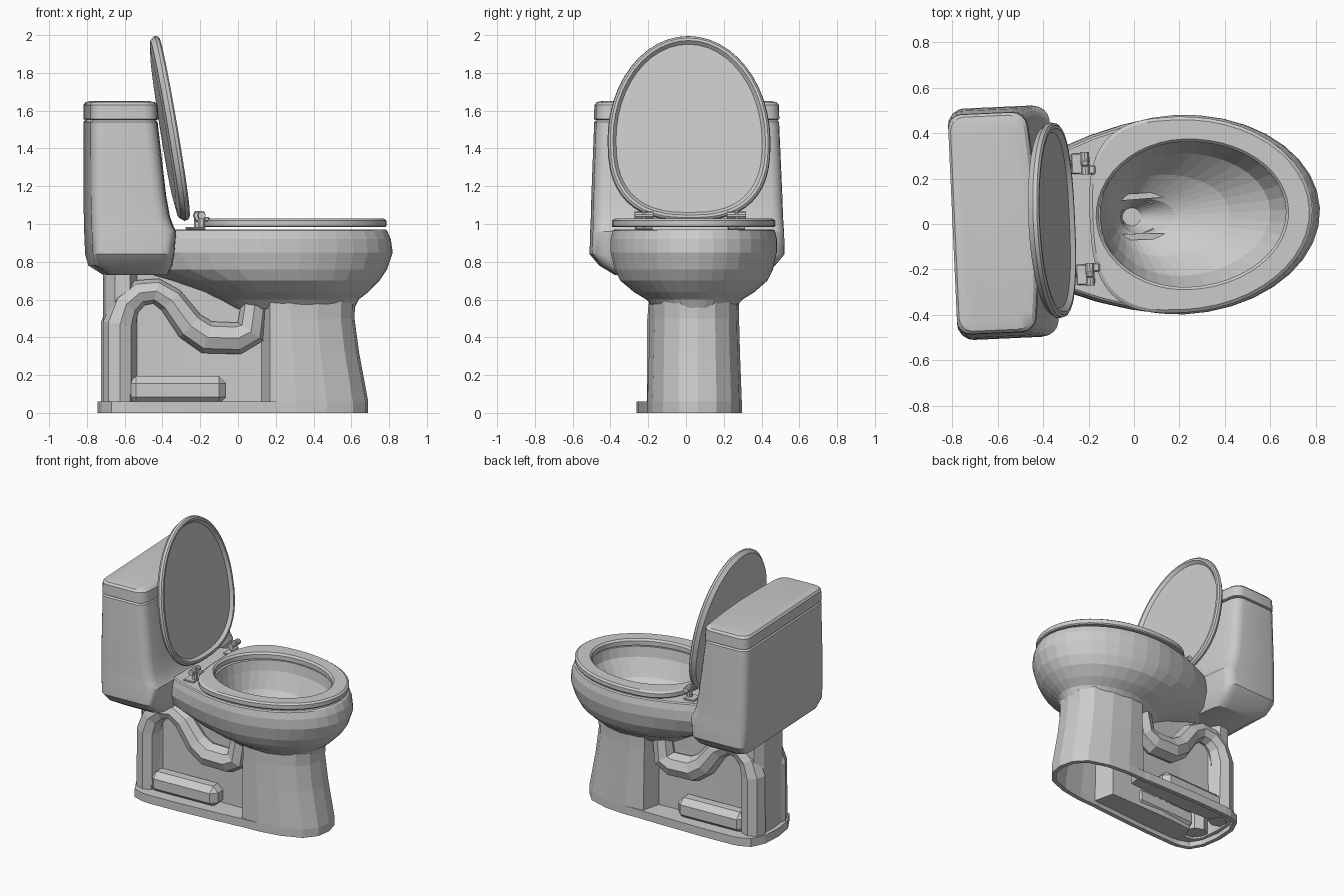
import bpy, bmesh, math
from mathutils import Matrix

if "Cube" in bpy.data.objects:
    bpy.data.objects.remove(bpy.data.objects["Cube"])

parts = []


def finish(name, bm, smooth=True):
    me = bpy.data.meshes.new(name)
    bm.to_mesh(me)
    bm.free()
    ob = bpy.data.objects.new(name, me)
    bpy.context.collection.objects.link(ob)
    parts.append(ob)
    if smooth:
        bpy.ops.object.select_all(action='DESELECT')
        ob.select_set(True)
        bpy.context.view_layer.objects.active = ob
        bpy.ops.object.shade_smooth_by_angle(angle=math.radians(30))
    return ob


def loft(name, rings, cap_start=False, cap_end=False, closed=False, smooth=True):
    """Skin a stack of equally long counter-clockwise rings."""
    bm = bmesh.new()
    vs = [[bm.verts.new(p) for p in r] for r in rings]
    n = len(vs[0])
    pairs = list(zip(vs, vs[1:])) + ([(vs[-1], vs[0])] if closed else [])
    for a, b in pairs:
        for i in range(n):
            j = (i + 1) % n
            bm.faces.new((a[i], a[j], b[j], b[i]))
    if cap_start:
        bm.faces.new(vs[0][::-1])
    if cap_end:
        bm.faces.new(vs[-1])
    bmesh.ops.remove_doubles(bm, verts=bm.verts, dist=1e-5)
    return finish(name, bm, smooth)


def egg(z, x0, xm, x1, hw, p=2.0, n=36):
    """Egg outline: elliptical front half, superelliptic rear half."""
    pts = []
    for i in range(n):
        t = 2 * math.pi * i / n
        c, s = math.cos(t), math.sin(t)
        q = 2 / (2.0 if c > 0 else p)
        x = math.copysign(abs(c) ** q, c)
        y = math.copysign(abs(s) ** q, s)
        pts.append((xm + x * ((x1 - xm) if c > 0 else (xm - x0)), y * hw, z))
    return pts


def tank_ring(z, x0, x1, hw, bow=0.03, r=0.06, seg=4):
    """Rounded rectangle with bowed front side."""
    pts = []
    corners = [(x1 - r, hw - r, 0), (x0 + r, hw - r, 90),
               (x0 + r, r - hw, 180), (x1 - r, r - hw, 270)]
    for cx, cy, a0 in corners:
        for k in range(seg + 1):
            a = math.radians(a0 + 90 * k / seg)
            pts.append([cx + r * math.cos(a), cy + r * math.sin(a), z])
    for f in (-0.7, -0.4, 0, 0.4, 0.7):
        pts.append([x1, f * hw, z])
    for p in pts:
        if p[0] > (x0 + x1) / 2:
            p[0] -= bow * (p[1] / hw) ** 2
    return pts


def box(name, c, size, bevel=0.0):
    bm = bmesh.new()
    bmesh.ops.create_cube(bm, size=1, matrix=Matrix.Translation(c) @ Matrix.Diagonal((*size, 1)))
    if bevel:
        bmesh.ops.bevel(bm, geom=bm.edges[:], offset=bevel, segments=1, affect='EDGES')
    return finish(name, bm, False)


# Bowl: outer shell, rim, then the inner funnel down to the drain
outer = [(.55, -.05, .30, .615, .21, 2), (.60, -.13, .28, .64, .255, 2),
         (.64, -.20, .25, .69, .32, 2), (.70, -.38, .22, .75, .39, 1.8),
         (.76, -.62, .20, .79, .42, 1.6), (.85, -.70, .20, .82, .44, 1.6),
         (.92, -.68, .20, .81, .44, 1.6), (.965, -.66, .20, .79, .43, 1.6),
         (.972, -.65, .20, .78, .42, 1.6)]
inner = [(.972, -.15, .22, .68, .33, 2), (.90, -.14, .22, .67, .32, 2),
         (.78, -.12, .20, .60, .27, 2), (.67, -.09, .12, .42, .18, 2),
         (.59, -.06, .02, .18, .08, 2), (.50, -.05, -.01, .03, .04, 2)]
loft("bowl", [egg(*r) for r in outer + inner], cap_end=True, smooth=False)

# Pedestal: foot flange stepping in to recessed side panels, hollow below
foot = [(.69, 0), (.67, .10), (.60, .18), (.46, .23), (.30, .25), (.16, .25), (.12, .255),
        (-.30, .27), (-.55, .27), (-.60, .265), (-.68, .235), (-.73, .14), (-.745, 0)]
wall = [(.69, 0), (.67, .10), (.60, .18), (.46, .23), (.30, .25), (.16, .24), (.12, .11),
        (-.30, .10), (-.54, .11), (-.58, .19), (-.66, .18), (-.705, .12), (-.715, 0)]


def pedestal_ring(half, z, f=1.0, rise=0.0):
    pts = [(x * f if x > .2 else x, y * (1 + f) / 2) for x, y in half]
    pts += [(x, -y) for x, y in pts[-2:0:-1]]
    return [(x, y, z + rise * min(1, max(0, (.15 - x) / .69)) ** 1.5) for x, y in pts]


ped = loft("pedestal", [pedestal_ring(foot, 0), pedestal_ring(foot, .06),
                        pedestal_ring(wall, .0605), pedestal_ring(wall, .32, .93),
                        pedestal_ring(wall, .50, .895, .05),
                        pedestal_ring(wall, .60, .90, .16)], smooth=False)
sol = ped.modifiers.new("shell", 'SOLIDIFY')
sol.thickness = .03
sol.offset = -1

# Trapway pipes and foot blocks in relief on both sides
path = [(-.635, .05, 1.05), (-.635, .47, 1.05), (-.60, .575, .95), (-.53, .635, .87),
        (-.44, .645, .82), (-.36, .595, .88), (-.26, .46, 1), (-.17, .40, 1.07),
        (-.01, .395, 1.05), (.06, .43, 1), (.08, .57, .85)]
for side, s in (("left", 1), ("right", -1)):
    cu = bpy.data.curves.new(side + "_trapway", 'CURVE')
    cu.dimensions = '3D'
    cu.bevel_depth = .082
    cu.bevel_resolution = 2
    cu.use_fill_caps = True
    sp = cu.splines.new('POLY')
    sp.use_smooth = False
    sp.points.add(len(path) - 1)
    for pt, (x, z, r) in zip(sp.points, path):
        pt.co = (x, s * .125, z, 1)
        pt.radius = r
    ob = bpy.data.objects.new(side + "_trapway", cu)
    bpy.context.collection.objects.link(ob)
    parts.append(ob)
    box(side + "_foot_block", (-.33, s * .14, .12), (.52, .14, .15), .04)

# Tank with a sloped underside and a front that flares into the deck
tank = [(.73, -.70, -.37, .38), (.78, -.775, -.35, .46), (.84, -.79, -.34, .51),
        (.96, -.795, -.33, .507), (.985, -.796, -.345, .505), (1.04, -.797, -.365, .503),
        (1.15, -.80, -.385, .50), (1.54, -.80, -.43, .485), (1.55, -.79, -.44, .475)]
loft("tank", [tank_ring(*r) for r in tank], True, True)
lid = [(1.55, -.79, -.44, .475), (1.555, -.80, -.425, .486), (1.63, -.80, -.43, .484),
       (1.645, -.79, -.445, .472), (1.652, -.76, -.48, .44)]
loft("tank_lid", [tank_ring(*r) for r in lid], True, True)

# Seat ring
so = [(.983, .006), (.990, 0), (1.018, 0), (1.028, .014)]
si = [(1.028, .012), (1.015, 0), (.983, 0)]
loft("seat", [egg(z, -.195 + d, .2, .787 - d, .432 - d, 2.9, 48) for z, d in so] +
     [egg(z, -.155 - d, .23, .67 + d, .32 + d, 2, 48) for z, d in si], closed=True)

# Raised seat cover, dished on the front, leaning on the tank
cover = loft("seat_cover", [egg(z, d, .43, .992 - d, .432 - d, 2.6, 48) for z, d in
             [(-.06, .10), (-.05, .02), (-.025, 0), (-.008, .004), (0, .014),
              (0, .028), (-.02, .045)]], True, True)
cover.matrix_basis = Matrix(((-.163, 0, .987, -.258), (0, -1, 0, 0),
                             (.987, 0, .163, 1.02), (0, 0, 0, 1)))

# Hinges
for side, s in (("left", 1), ("right", -1)):
    y = s * .245
    box(side + "_hinge_plate", (-.225, y, .977), (.08, .09, .014), .004)
    box(side + "_hinge_post", (-.205, y, 1.02), (.035, .03, .10), .008)
    box(side + "_hinge_tab", (-.19, y - s * .03, 1.025), (.06, .04, .025), .006)
    bm = bmesh.new()
    bmesh.ops.create_cone(bm, cap_ends=True, segments=10, radius1=.02, radius2=.02, depth=.10,
                          matrix=Matrix.Translation((-.205, y, 1.045)) @ Matrix.Rotation(math.pi / 2, 4, 'X'))
    finish(side + "_hinge_pin", bm)

# The whole fixture stands slightly turned
turn = Matrix.Translation((0, .032, 0)) @ Matrix.Rotation(math.radians(2.6), 4, 'Z')
for ob in parts:
    ob.matrix_basis = turn @ ob.matrix_basis
